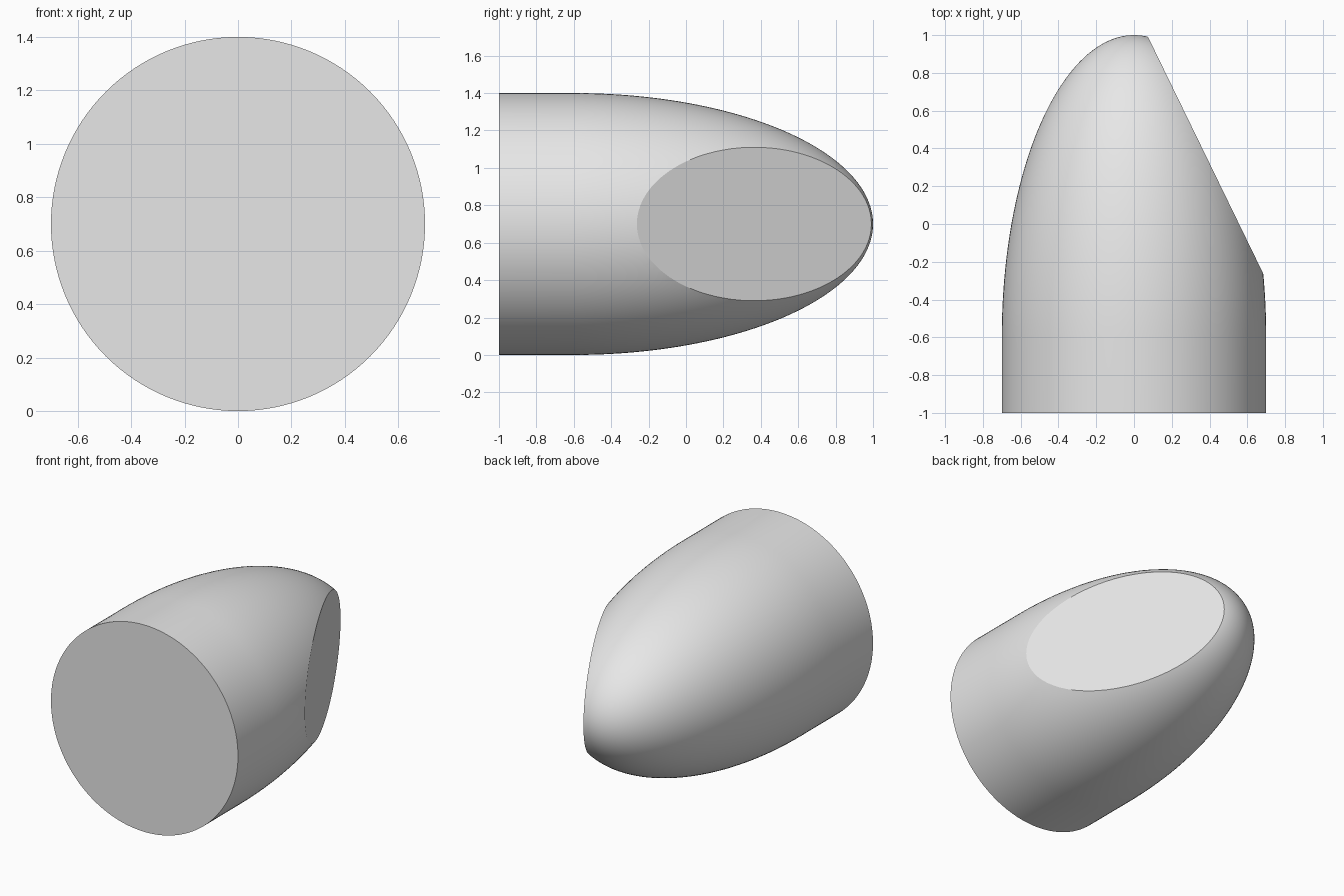
import bpy
import bmesh
import math
from mathutils import Matrix, Vector

cube = bpy.data.objects.get("Cube")
if cube:
    bpy.data.objects.remove(cube, do_unlink=True)

RADIUS, DOME_START, DOME_LENGTH = 0.7, -0.6, 1.6
SIDES, RINGS = 128, 48

# Single plain grey
grey = bpy.data.materials.new("light_grey")
grey.use_nodes = True
colour = (0.8, 0.8, 0.8, 1)
grey.diffuse_color = colour
grey.node_tree.nodes["Principled BSDF"].inputs["Base Color"].default_value = colour

# Half profile: flat base, straight wall, elliptical nose
profile = [(0, -1), (RADIUS, -1)]
for i in range(RINGS + 1):
    a = math.pi / 2 * i / RINGS
    profile.append((RADIUS * math.cos(a), DOME_START + DOME_LENGTH * math.sin(a)))

bm = bmesh.new()
verts = [bm.verts.new((r, y, 0)) for r, y in profile]
edges = [bm.edges.new(pair) for pair in zip(verts, verts[1:])]
bmesh.ops.spin(bm, geom=verts + edges, cent=(0, 0, 0), axis=(0, 1, 0),
               angle=2 * math.pi, steps=SIDES, use_merge=True)
bmesh.ops.remove_doubles(bm, verts=bm.verts, dist=0.0001)

# Slanted flat cut on the left side of the nose
tip, heel = Vector((0.072, 0.995, 0)), Vector((0.678, -0.25, 0))
along = heel - tip
normal = Vector((-along.y, along.x, 0)).normalized()
bmesh.ops.bisect_plane(bm, geom=bm.verts[:] + bm.edges[:] + bm.faces[:],
                       plane_co=tip, plane_no=normal, clear_outer=True)
rim = [e for e in bm.edges if e.is_boundary]
bmesh.ops.contextual_create(bm, geom=rim)
bmesh.ops.recalc_face_normals(bm, faces=bm.faces)
bmesh.ops.transform(bm, matrix=Matrix.Translation((0, 0, RADIUS)), verts=bm.verts)

mesh = bpy.data.meshes.new("cut_bullet_body")
bm.to_mesh(mesh)
bm.free()
mesh.materials.append(grey)
body = bpy.data.objects.new("cut_bullet_body", mesh)
bpy.context.collection.objects.link(body)

# Smooth wall with crisp base and cut edges
bpy.ops.object.select_all(action="DESELECT")
body.select_set(True)
bpy.context.view_layer.objects.active = body
bpy.ops.object.shade_smooth_by_angle(angle=math.radians(20))
